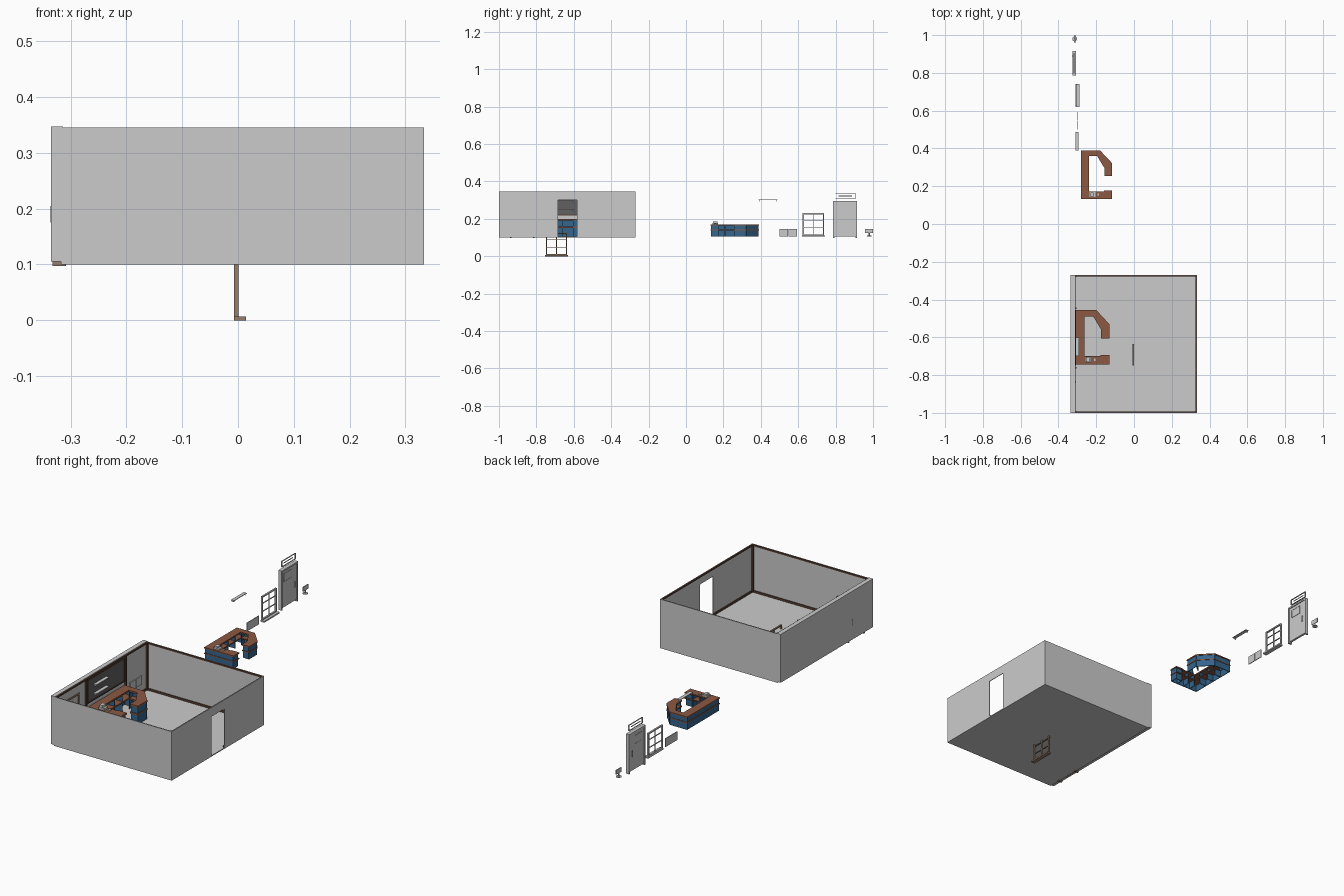
import bpy, bmesh, math
from mathutils import Vector, Matrix

if "Cube" in bpy.data.objects:
    bpy.data.objects.remove(bpy.data.objects["Cube"])


def mat(name, rgb):
    m = bpy.data.materials.new(name)
    m.diffuse_color = (*rgb, 1)
    m.use_nodes = True
    m.node_tree.nodes["Principled BSDF"].inputs["Base Color"].default_value = m.diffuse_color
    return m


WOOD = mat("wood", (0.26, 0.10, 0.055))
BLUE = mat("blue", (0.035, 0.13, 0.26))
TRIM = mat("dark_trim", (0.10, 0.05, 0.035))
TAN = mat("tan", (0.30, 0.21, 0.15))
DARK = mat("charcoal", (0.12, 0.12, 0.12))


def finish(name, bm, m=None):
    bmesh.ops.recalc_face_normals(bm, faces=bm.faces)
    me = bpy.data.meshes.new(name)
    bm.to_mesh(me)
    bm.free()
    ob = bpy.data.objects.new(name, me)
    bpy.context.collection.objects.link(ob)
    if m:
        me.materials.append(m)
    return ob


def add_box(bm, x, y, z):
    """x, y, z are (low, high) pairs."""
    lo, hi = Vector((x[0], y[0], z[0])), Vector((x[1], y[1], z[1]))
    size = hi - lo
    bmesh.ops.create_cube(bm, size=1, matrix=Matrix.Translation((lo + hi) / 2) @ Matrix.Diagonal((*size, 1)))


def boxes(name, items, m=None, at=(0, 0, 0)):
    bm = bmesh.new()
    for b in items:
        add_box(bm, *b)
    bmesh.ops.translate(bm, verts=bm.verts, vec=at)
    return finish(name, bm, m)


def frame(x, y, z, t):
    """Four bars round a rectangle in the y-z plane."""
    return [(x, (y[0], y[0] + t), z), (x, (y[1] - t, y[1]), z),
            (x, (y[0] + t, y[1] - t), (z[0], z[0] + t)),
            (x, (y[0] + t, y[1] - t), (z[1] - t, z[1]))]


# ---- room shell ----
Z0, Z1 = 0.105, 0.345
boxes("floor", [((-0.317, 0.333), (-1, -0.27), (0.1, Z0))])
boxes("left_wall", [((-0.335, -0.313), (-1, -0.27), (Z0, 0.347))])
boxes("front_wall", [((-0.317, 0.333), (-1, -0.997), (0.1, Z1))])
boxes("back_wall", [((-0.317, 0.333), (-0.273, -0.27), (0.1, Z1))])
boxes("right_wall_with_doorway", [
    ((0.33, 0.333), (-1, -0.684), (0.1, Z1)),
    ((0.33, 0.333), (-0.583, -0.27), (0.1, Z1)),
    ((0.33, 0.333), (-0.684, -0.583), (0.30, Z1))])

# skirting, cornice and corner posts
XI, YI, T = (-0.313, 0.33), (-0.997, -0.273), 0.004
rails = []
for z in ((Z0, 0.115), (0.336, 0.344)):
    rails += [(XI, (YI[0], YI[0] + T), z), (XI, (YI[1] - T, YI[1]), z), ((XI[0], XI[0] + T), YI, z)]
rails += [((XI[1] - T, XI[1]), YI, (0.336, 0.344)),
          ((XI[1] - T, XI[1]), (YI[0], -0.684), (Z0, 0.115)),
          ((XI[1] - T, XI[1]), (-0.583, YI[1]), (Z0, 0.115))]
for x in (XI[0], XI[1] - 0.008):
    for y in (YI[0], YI[1] - 0.008):
        rails.append(((x, x + 0.008), (y, y + 0.008), (Z0, 0.344)))
boxes("wall_trim", rails, TRIM)
boxes("feature_wall_posts", [((-0.313, -0.304), (y, y + 0.008), (Z0, 0.344)) for y in (-0.764, -0.45)], TRIM)

# framed panel behind the desk
boxes("back_board", [((-0.313, -0.309), (-0.745, -0.46), (0.222, 0.33))], DARK)
boxes("back_board_frame", frame((-0.313, -0.306), (-0.75, -0.455), (0.217, 0.335), 0.005), TRIM)


# ---- reception desk ----
OUTLINE = [(0, 0), (.163, 0), (.163, .046), (.12, .046), (.12, .041), (.043, .041),
           (.043, .228), (.085, .228), (.123, .165), (.123, .123), (.163, .123),
           (.163, .191), (.10, .258), (0, .258)]
SKIN = [(.125, .039), (.159, .039), (.159, .004), (.004, .004), (.004, .254),
        (.098, .254), (.159, .19), (.159, .127), (.127, .127)]


def add_slab(bm, pts, z0, z1):
    f = bm.faces.new([bm.verts.new((x, y, z0)) for x, y in pts])
    ext = bmesh.ops.extrude_face_region(bm, geom=[f])["geom"]
    bmesh.ops.translate(bm, verts=[v for v in ext if isinstance(v, bmesh.types.BMVert)], vec=(0, 0, z1 - z0))


def desk(name, at, scale):
    def place(bm):
        bmesh.ops.scale(bm, verts=bm.verts, vec=scale)
        bmesh.ops.translate(bm, verts=bm.verts, vec=at)
        return bm
    # countertop, and the middle shelf that shows outside as a stripe
    for part, z in (("countertop", (.060, .066)), ("middle_shelf", (.033, .038))):
        bm = bmesh.new()
        add_slab(bm, OUTLINE, *z)
        finish(f"{name}_{part}", place(bm), WOOD)
    # outer panels along the skin path
    bm = bmesh.new()
    for a, b in zip(SKIN, SKIN[1:]):
        a, b = Vector(a), Vector(b)
        n = (b - a).normalized().orthogonal() * 0.0015
        for z in ((0, .033), (.038, .060)):
            add_slab(bm, [a - n, b - n, b + n, a + n], *z)
    # dividers between the open shelves
    for y in (.075, .13, .185):
        add_box(bm, (.005, .041), (y, y + .003), (0, .060))
    for x in (.045, .082, .122):
        add_box(bm, (x, x + .003), (.005, .039), (0, .060))
    add_box(bm, (.043, .046), (.23, .253), (0, .060))
    add_slab(bm, [(.085, .23), (.088, .229), (.102, .25), (.099, .252)], 0, .060)
    add_slab(bm, [(.123, .163), (.125, .161), (.159, .188), (.157, .191)], 0, .060)
    finish(f"{name}_panels", place(bm), BLUE)
    # till on the counter, with a small card reader
    bm = bmesh.new()
    add_box(bm, (.045, .075), (.010, .038), (.066, .073))
    add_box(bm, (.049, .066), (.012, .036), (.073, .081))
    finish(f"{name}_till", place(bm))
    bm = bmesh.new()
    add_box(bm, (.088, .096), (.018, .030), (.066, .069))
    finish(f"{name}_card_reader", place(bm))


desk("spare_desk", (-0.28, 0.132, Z0), (1, 1, 1))
desk("room_desk", (-0.309, -0.745, Z0), (1.10, 1.12, 1.42))


# ---- repeated fittings ----
def door(name, at, m=None, pane_m=None):
    fr = frame((0, .018), (0, .13), (-.008, .19), .008)
    boxes(f"{name}_frame", fr[:2] + fr[3:], m, at)
    boxes(f"{name}_leaf", [((.003, .014), (.008, .122), (0, .182))], m, at)
    boxes(f"{name}_pane", frame((.001, .016), (.022, .085), (.125, .168), .003), m, at)
    boxes(f"{name}_glass", [((.002, .015), (.025, .082), (.128, .165))], pane_m, at)
    pull = []
    for x in ((-.003, .000), (.017, .020)):
        pull.append((x, (.102, .107), (.07, .10)))
    pull += [((-.003, .020), (.103, .106), (z, z + .003)) for z in (.073, .094)]
    boxes(f"{name}_handle", pull, DARK if m else None, at)
    # plain sign frame above the door
    boxes(f"{name}_sign", frame((.006, .012), (.013, .12), (.202, .232), .002)
          + [((.008, .010), (.03, .103), (.215, .219))], m, at)


def window(name, at, m=None):
    bars = frame((0, .008), (.004, .118), (.006, .125), .006)
    bars.append(((.002, .007), (.059, .063), (.012, .119)))
    bars += [((.002, .007), (.010, .112), (z, z + .003)) for z in (.047, .087)]
    bars.append(((0, .021), (0, .122), (0, .007)))
    boxes(name, bars, m, at)


def shelf(name, at):
    boxes(name, [((0, .017), (0, .10), (0, .003))]
          + [((0, .013), (y, y + .003), (-.007, 0)) for y in (.004, .093)], None, at)


def low_panel(name, at):
    boxes(name, [((0, .004), (0, .0465), (0, .042)), ((0, .004), (.0475, .094), (0, .042))], None, at)


door("spare_door", (-0.326, 0.785, Z0))
door("room_door", (-0.332, -0.94, Z0), TAN, DARK)
for o in bpy.data.objects:
    if o.name.startswith("room_door"):      # stretch through the thick wall
        for v in o.data.vertices:
            v.co.x = -0.336 + (v.co.x + 0.335) * 1.27
window("spare_window", (-0.31, 0.62, Z0))
window("low_window", (-0.007, -0.753, 0), TAN)
shelf("spare_shelf", (-0.31, 0.388, 0.30))
shelf("room_shelf_lower", (-0.309, -0.70, 0.25))
shelf("room_shelf_upper", (-0.309, -0.70, 0.295))
low_panel("spare_panel", (-0.303, 0.50, Z0))
low_panel("room_panel", (-0.313, -0.41, 0.15))

# ---- small screen on a round foot ----
boxes("screen", [((-0.315, -0.311), (0.958, 1.0), (0.125, 0.147))])
bm = bmesh.new()
for r, z0, z1 in ((0.013, 0.107, 0.110), (0.003, 0.110, 0.128)):
    bmesh.ops.create_cone(bm, cap_ends=True, segments=16, radius1=r, radius2=r, depth=z1 - z0,
                          matrix=Matrix.Translation((-0.314, 0.980, (z0 + z1) / 2)))
finish("screen_stand", bm)
